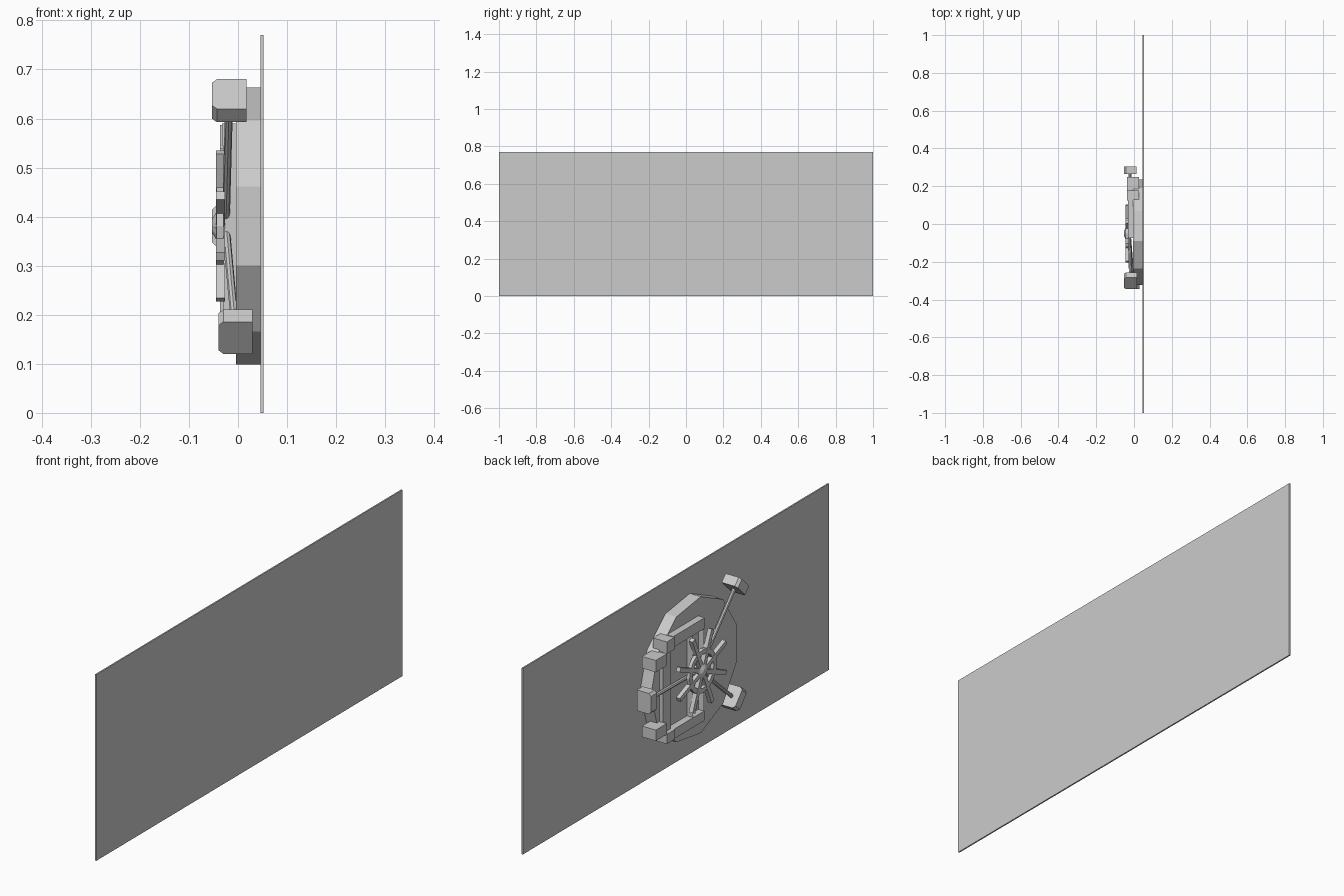
import bpy, bmesh
from math import cos, sin, radians, pi
from mathutils import Matrix, Vector

cube = bpy.data.objects.get("Cube")
if cube:
    bpy.data.objects.remove(cube)

grey = bpy.data.materials.new("plain_grey")
grey.use_nodes = True
grey.diffuse_color = (0.6, 0.6, 0.6, 1)
grey.node_tree.nodes["Principled BSDF"].inputs["Base Color"].default_value = (0.6, 0.6, 0.6, 1)

CY, CZ = -0.05, 0.381          # door axis, running along x


def finish(name, bm):
    bmesh.ops.recalc_face_normals(bm, faces=bm.faces)
    mesh = bpy.data.meshes.new(name)
    bm.to_mesh(mesh)
    bm.free()
    mesh.materials.append(grey)
    obj = bpy.data.objects.new(name, mesh)
    bpy.context.collection.objects.link(obj)
    return obj


def box_mesh(x, y, z):
    bm = bmesh.new()
    bmesh.ops.create_cube(bm, size=1)
    for v in bm.verts:
        v.co = [lo + (c + 0.5) * (hi - lo) for c, (lo, hi) in zip(v.co, (x, y, z))]
    return bm


def box(name, x, y, z):
    return finish(name, box_mesh(x, y, z))


def around_axis(bm, angle):
    # local y becomes the radial direction at the given angle
    bm.transform(Matrix.Translation((0, CY, CZ)) @ Matrix.Rotation(radians(angle), 4, 'X'))


def lathe(name, profile, sides, closed=False):
    # profile of (x, radius) points swept round the door axis
    bm = bmesh.new()
    rings = []
    for x, r in profile:
        rings.append([bm.verts.new((x, CY + r * cos(2 * pi * k / sides),
                                    CZ + r * sin(2 * pi * k / sides))) for k in range(sides)])
    pairs = list(zip(rings, rings[1:]))
    if closed:
        pairs.append((rings[-1], rings[0]))
    else:
        bm.faces.new(rings[0])
        bm.faces.new(rings[-1])
    for a, b in pairs:
        for k in range(sides):
            n = (k + 1) % sides
            bm.faces.new((a[k], a[n], b[n], b[k]))
    return finish(name, bm)


def rod(name, start, end, radius, sides=8):
    a, b = Vector(start), Vector(end)
    bm = bmesh.new()
    bmesh.ops.create_cone(bm, cap_ends=True, segments=sides, radius1=radius,
                          radius2=radius, depth=(b - a).length)
    bm.transform(Matrix.Translation((a + b) / 2) @ (b - a).to_track_quat('Z', 'Y').to_matrix().to_4x4())
    return finish(name, bm)


# Wall panel and eleven-sided door
box("wall_panel", (0.046, 0.052), (-1, 1), (0, 0.77))
lathe("door_disc", [(-0.004, 0.285), (0.047, 0.285)], 11)

# Hand wheel: hub, ring and eight spokes
lathe("wheel_hub", [(-0.053, 0.014), (-0.044, 0.03), (-0.036, 0.03),
                    (-0.036, 0.018), (0, 0.018)], 10)
lathe("wheel_ring", [(-0.044, 0.07), (-0.044, 0.09), (-0.03, 0.09), (-0.03, 0.07)], 16, closed=True)
for i in range(8):
    spoke = box_mesh((-0.045, -0.027), (0.02, 0.163), (-0.009, 0.009))
    around_axis(spoke, 22.5 + 45 * i)
    finish(f"wheel_spoke_{i + 1}", spoke)

# Three bolts: a rod from the hub to a block with bevelled outer corners
for i, (angle, reach, x0, x1) in enumerate([(0, 0.335, -0.053, 0.012),
                                            (134.5, 0.358, -0.053, 0.017),
                                            (220.5, 0.332, -0.04, 0.03)]):
    bolt = box_mesh((x0, x1), (reach - 0.019, reach + 0.019), (-0.043, 0.043))
    edges = [e for e in bolt.edges
             if all(v.co.x < x0 + 0.001 for v in e.verts)
             and abs(e.verts[0].co.z - e.verts[1].co.z) < 0.001]
    bmesh.ops.bevel(bolt, geom=edges, offset=0.01, segments=1, affect='EDGES')
    around_axis(bolt, angle)
    finish(f"bolt_block_{i + 1}", bolt)
    t = radians(angle)
    rod(f"bolt_rod_{i + 1}", (-0.025, CY, CZ),
        ((x0 + x1) / 2, CY + reach * cos(t), CZ + reach * sin(t)), 0.008)

# Hinge frame: stepped blocks and beams at top and bottom
for side, z_outer, z_inner, z_beam in [("upper", (0.489, 0.538), (0.538, 0.587), (0.545, 0.59)),
                                       ("lower", (0.205, 0.25), (0.165, 0.205), (0.165, 0.205))]:
    box(f"hinge_block_{side}", (-0.037, 0.026), (0.178, 0.25), z_outer)
    box(f"hinge_step_{side}", (-0.037, 0.026), (0.125, 0.178), z_inner)
    box(f"frame_beam_{side}", (-0.033, -0.002), (-0.075, 0.13), z_beam)
box("hinge_rail", (-0.02, 0), (0.13, 0.18), (0.2, 0.54))

# Upright of the frame, with a recessed channel on its face
post = box_mesh((-0.031, -0.002), (-0.075, 0), (0.2, 0.55))
face = min(post.faces, key=lambda f: f.calc_center_median().x)
bmesh.ops.inset_region(post, faces=[face], thickness=0.012)
bmesh.ops.translate(post, verts=face.verts, vec=(0.02, 0, 0))
finish("frame_post", post)
